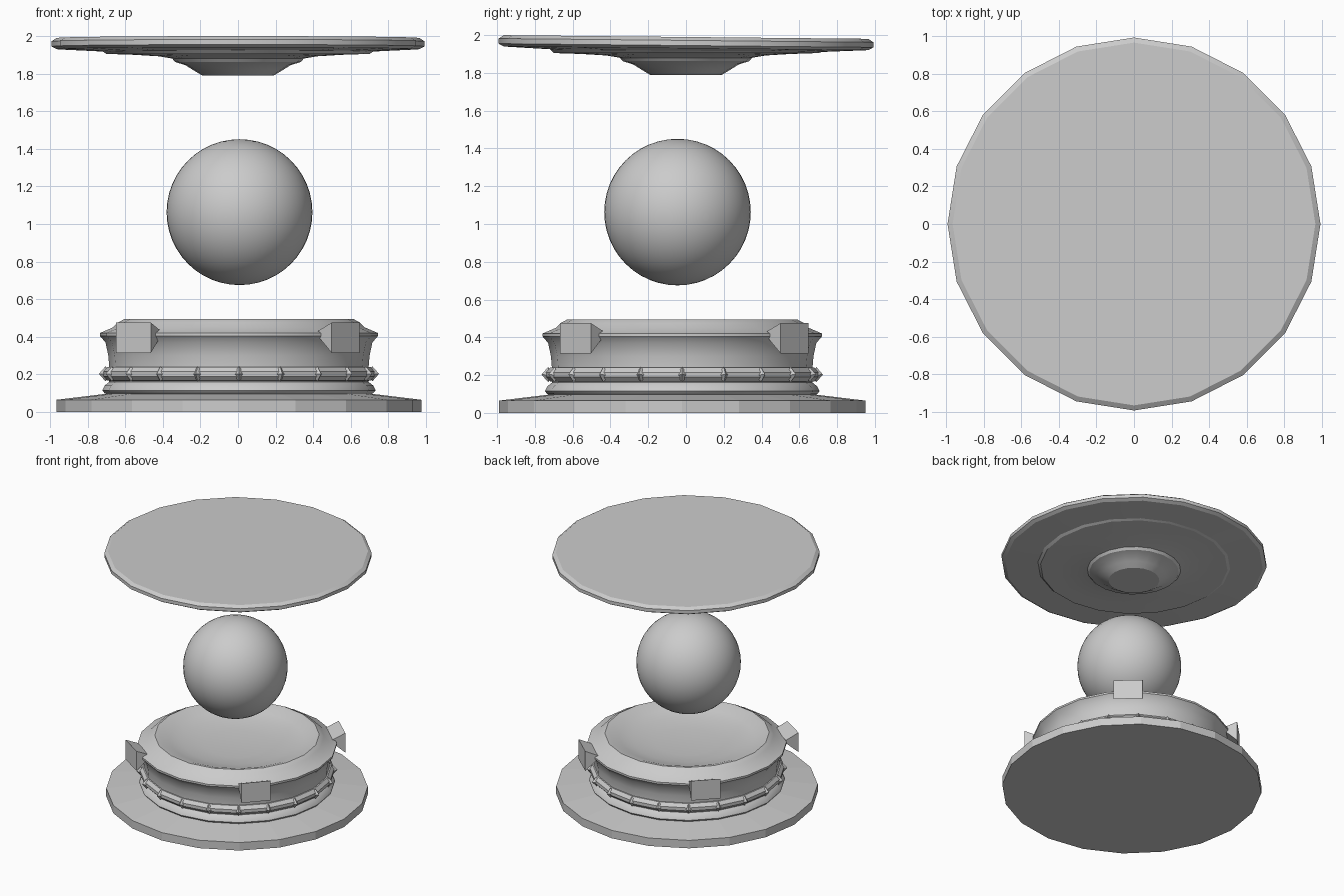
import bpy, bmesh
from math import cos, sin, pi, radians

if "Cube" in bpy.data.objects:
    bpy.data.objects.remove(bpy.data.objects["Cube"])

SIDES = 20
BX, BY = 0.005, -0.02   # centre of the lower assembly


def finish(bm, name, angle=None):
    bmesh.ops.recalc_face_normals(bm, faces=bm.faces[:])
    me = bpy.data.meshes.new(name)
    bm.to_mesh(me)
    bm.free()
    ob = bpy.data.objects.new(name, me)
    bpy.context.collection.objects.link(ob)
    if angle:
        bpy.ops.object.select_all(action='DESELECT')
        ob.select_set(True)
        bpy.context.view_layer.objects.active = ob
        bpy.ops.object.shade_smooth_by_angle(angle=radians(angle))
    return ob


def lathe(name, profile, loc=(0, 0, 0), closed=False, angle=None, n=SIDES):
    """Spin an (r, z) profile; open profiles get capped, closed ones form a ring."""
    bm = bmesh.new()
    rings = [[bm.verts.new((r * cos(2 * pi * i / n), r * sin(2 * pi * i / n), z))
              for i in range(n)] for r, z in profile]
    pairs = list(zip(rings, rings[1:]))
    if closed:
        pairs.append((rings[-1], rings[0]))
    else:
        bm.faces.new(rings[0])
        bm.faces.new(rings[-1])
    for a, b in pairs:
        for i in range(n):
            j = (i + 1) % n
            bm.faces.new((a[i], a[j], b[j], b[i]))
    ob = finish(bm, name, angle)
    ob.location = loc
    return ob


# Base plate
lathe("base_plate", [(0.97, 0), (0.97, 0.065), (0.68, 0.1)], (BX, BY, 0))

# Drum with flange and shallow bowl on top
lathe("drum_body", [
    (0.68, 0.085), (0.715, 0.1), (0.727, 0.115), (0.715, 0.14), (0.69, 0.16),
    (0.69, 0.24), (0.695, 0.3), (0.71, 0.37), (0.74, 0.405), (0.74, 0.42),
    (0.67, 0.45), (0.645, 0.475), (0.61, 0.494), (0.575, 0.488),
    (0.50, 0.46), (0.40, 0.438), (0.24, 0.42)], (BX, BY, 0), angle=35)

# Raised band around the drum
lathe("drum_band", [(0.68, 0.165), (0.70, 0.167), (0.722, 0.19), (0.722, 0.215),
                    (0.70, 0.24), (0.68, 0.24)], (BX, BY, 0), closed=True)

# Studs on every corner of the band
bm = bmesh.new()
for k in range(SIDES):
    a = 2 * pi * k / SIDES

    def p(r, t, z):
        return bm.verts.new((r * cos(a) - t * sin(a), r * sin(a) + t * cos(a), z))
    corners = [p(0.70, -0.035, 0.2), p(0.71, 0, 0.163), p(0.70, 0.035, 0.2), p(0.71, 0, 0.243)]
    tip, back = p(0.745, 0, 0.203), p(0.68, 0, 0.2)
    for i in range(4):
        bm.faces.new((corners[i], corners[(i + 1) % 4], tip))
        bm.faces.new((corners[i], corners[(i + 1) % 4], back))
finish(bm, "band_studs").location = (BX, BY, 0)


# Four wedge clamps: tall outside, thin where they meet the flange
def clamp(name, az, yaw):
    bm = bmesh.new()
    w = 0.11
    section = [(0.03, 0.315), (0.03, 0.475), (-0.07, 0.43), (-0.07, 0.405)]
    ends = [[bm.verts.new((x, y, z)) for x, z in section] for y in (-w, w)]
    for e in ends:
        bm.faces.new(e)
    for i in range(4):
        j = (i + 1) % 4
        bm.faces.new((ends[0][i], ends[0][j], ends[1][j], ends[1][i]))
    ob = finish(bm, name)
    a = radians(az)
    ob.location = (BX + 0.77 * cos(a), BY + 0.77 * sin(a), 0)
    ob.rotation_euler.z = a + radians(yaw)


for name, az, yaw in [("clamp_front_right", -45, 3), ("clamp_front_left", -135, 12),
                      ("clamp_back_right", 48, 0), ("clamp_back_left", 135, 0)]:
    clamp(name, az, yaw)

# Floating sphere
bpy.ops.mesh.primitive_uv_sphere_add(segments=48, ring_count=24, radius=0.388,
                                     location=(0.008, -0.045, 1.063))
bpy.context.object.name = "floating_sphere"
bpy.ops.object.shade_smooth()

# Slightly tilted canopy disc with stepped underside and hanging flared boss
canopy = lathe("canopy_disc", [
    (0.965, 1.99), (0.992, 1.972), (0.992, 1.945), (0.965, 1.93),
    (0.72, 1.918), (0.70, 1.905), (0.55, 1.9), (0.42, 1.892), (0.35, 1.88),
    (0.335, 1.862), (0.28, 1.845), (0.24, 1.82), (0.19, 1.79)], angle=25)
for v in canopy.data.vertices:
    if v.co.z > 1.915:
        v.co.z -= 0.01 * v.co.y
